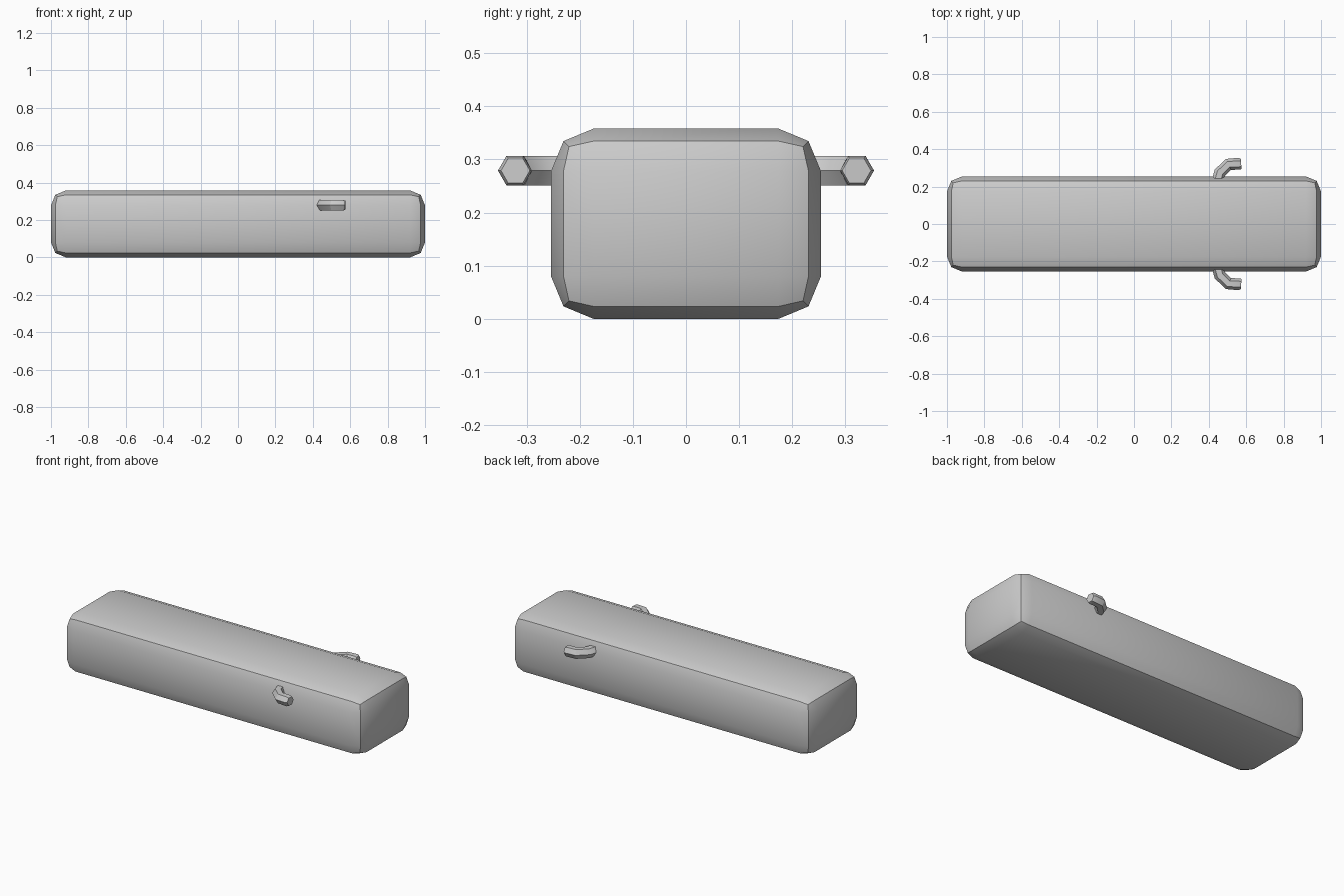
import bpy, bmesh, math
from mathutils import Vector

if "Cube" in bpy.data.objects:
    bpy.data.objects.remove(bpy.data.objects["Cube"])


def finish(obj):
    bpy.ops.object.select_all(action='DESELECT')
    obj.select_set(True)
    bpy.context.view_layer.objects.active = obj
    bpy.ops.object.shade_smooth_by_angle(angle=math.radians(30))


def add_object(name, bm):
    mesh = bpy.data.meshes.new(name)
    bmesh.ops.recalc_face_normals(bm, faces=bm.faces[:])
    bm.to_mesh(mesh)
    bm.free()
    obj = bpy.data.objects.new(name, mesh)
    bpy.context.collection.objects.link(obj)
    return obj


# Body: long box with two-step rounded edges
SIZE = Vector((2.0, 0.508, 0.358))
bm = bmesh.new()
bmesh.ops.create_cube(bm, size=1)
for v in bm.verts:
    v.co = Vector(a * b for a, b in zip(v.co, SIZE))
    v.co.z += SIZE.z / 2
bmesh.ops.bevel(bm, geom=bm.edges[:], offset=0.08, segments=2,
                profile=0.5, affect='EDGES')
finish(add_object("body", bm))

# Side hooks: hexagonal bar swept along a bent path (x, y, direction deg, radius)
HOOK_Z, RADIUS = 0.279, 0.032
path = [(0.449, 0.235, 78, RADIUS), (0.460, 0.276, 60, RADIUS),
        (0.506, 0.319, 25, RADIUS), (0.563, 0.322, 5, RADIUS),
        (0.573, 0.321, 5, RADIUS * 0.85)]


def hook(name, side):
    bm = bmesh.new()
    rings = []
    for x, y, deg, r in path:
        a = math.radians(deg + 90)
        across = Vector((math.cos(a), math.sin(a), 0))
        ring = []
        for i in range(6):
            t = i * math.pi / 3
            p = Vector((x, y, HOOK_Z)) + across * r * math.cos(t)
            p.z += r * math.sin(t)
            p.y *= side
            ring.append(bm.verts.new(p))
        rings.append(ring)
    for a, b in zip(rings, rings[1:]):
        for i in range(6):
            j = (i + 1) % 6
            bm.faces.new((a[i], a[j], b[j], b[i]))
    bm.faces.new(rings[0])
    bm.faces.new(rings[-1])
    finish(add_object(name, bm))


hook("front_hook", -1)
hook("back_hook", 1)
